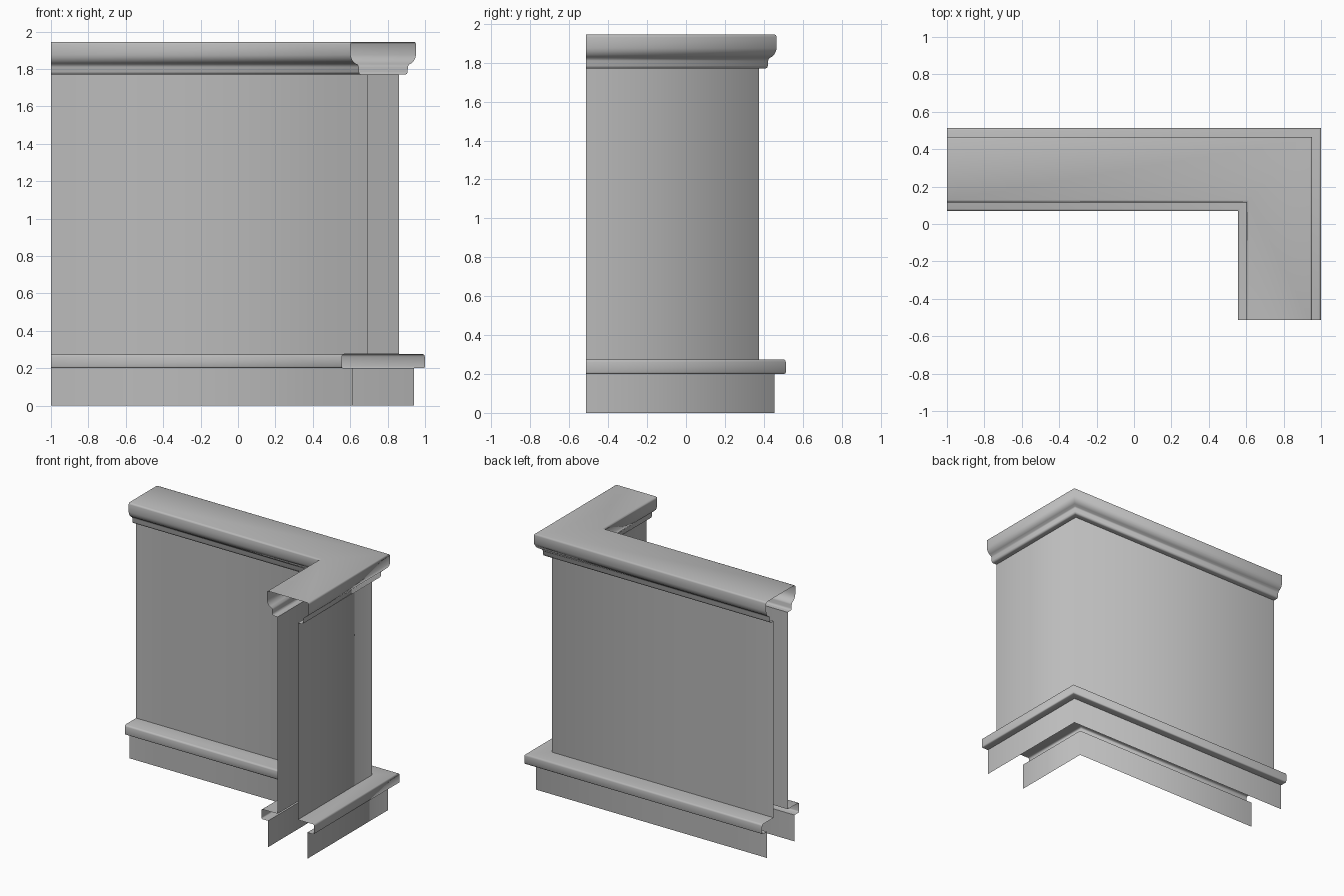
import bpy
import bmesh

cube = bpy.data.objects.get("Cube")
if cube:
    bpy.data.objects.remove(cube, do_unlink=True)

# One plain grey for everything
grey = bpy.data.materials.new("plain_grey")
grey.use_nodes = True
colour = (0.5, 0.5, 0.5, 1)
grey.diffuse_color = colour
grey.node_tree.nodes["Principled BSDF"].inputs["Base Color"].default_value = colour

# Centre line of the L and its two open ends
CX, CY = 0.777, 0.291
LEFT_END, FRONT_END = -1.0, -0.513


def sweep(name, profiles):
    """Sweep open (offset, height) profiles along the mitred L path."""
    bm = bmesh.new()
    for profile in profiles:
        rows = []
        for d, z in profile:
            path = ((LEFT_END, CY + d), (CX + d, CY + d), (CX + d, FRONT_END))
            rows.append([bm.verts.new((x, y, z)) for x, y in path])
        for low, high in zip(rows, rows[1:]):
            for i in range(2):
                bm.faces.new((low[i + 1], low[i], high[i], high[i + 1]))
    for face in bm.faces:
        face.smooth = True
    mesh = bpy.data.meshes.new(name)
    bm.to_mesh(mesh)
    bm.free()
    mesh.materials.append(grey)
    obj = bpy.data.objects.new(name, mesh)
    bpy.context.collection.objects.link(obj)
    return obj


def both_sides(name, half):
    """Outer half profile, given bottom to top, plus its inner mirror."""
    inner = [(-d, z) for d, z in reversed(half)]
    return sweep(name, [half, inner])


# Plinth and wall are plain skins, open at the ends
both_sides("plinth", [(0.165, 0), (0.165, 0.2)])
both_sides("wall", [(0.085, 0.275), (0.085, 1.77)])

# Ledge between plinth and wall, with eased edges
both_sides("base_ledge", [
    (0.165, 0.2), (0.214, 0.2), (0.22, 0.203), (0.222, 0.209),
    (0.222, 0.262), (0.219, 0.271), (0.21, 0.275), (0.085, 0.275)])

# Cap moulding: one profile running over the top
cap_half = [
    (0.085, 1.77), (0.117, 1.77), (0.126, 1.774), (0.13, 1.785),
    (0.131, 1.81), (0.135, 1.822), (0.15, 1.83), (0.163, 1.842),
    (0.171, 1.858), (0.175, 1.875), (0.175, 1.932), (0.172, 1.941),
    (0.163, 1.945)]
sweep("cap_moulding", [cap_half + [(-d, z) for d, z in reversed(cap_half)]])
